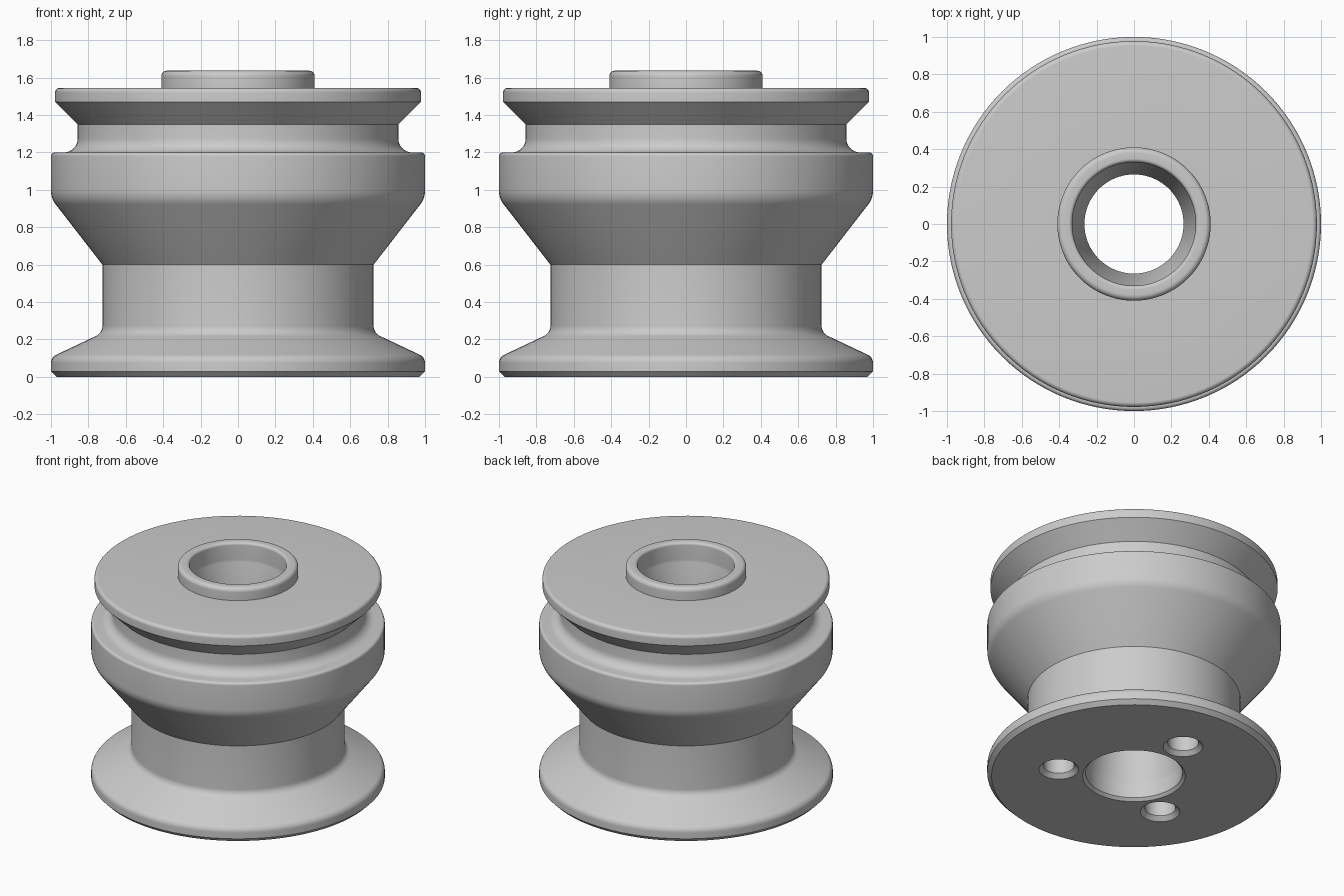
import bpy
import bmesh
from math import pi, cos, sin, radians, tan
from mathutils import Vector

if "Cube" in bpy.data.objects:
    bpy.data.objects.remove(bpy.data.objects["Cube"])

SEGMENTS = 128

# Single plain metal colour
grey = bpy.data.materials.new("metal_grey")
grey.use_nodes = True
colour = (0.6, 0.6, 0.6, 1)
grey.diffuse_color = colour
grey.node_tree.nodes["Principled BSDF"].inputs["Base Color"].default_value = colour


def fillet(profile, steps=8):
    """Round every (radius, height, fillet) corner of a closed profile."""
    points = []
    for i, (r, z, size) in enumerate(profile):
        p = Vector((r, z))
        if not size:
            points.append(p)
            continue
        before = (Vector(profile[i - 1][:2]) - p).normalized()
        after = (Vector(profile[(i + 1) % len(profile)][:2]) - p).normalized()
        half = before.angle(after) / 2
        start = p + before * size / tan(half)
        end = p + after * size / tan(half)
        centre = p + (before + after).normalized() * size / sin(half)
        first, last = (start - centre).normalized(), (end - centre).normalized()
        for k in range(steps + 1):
            points.append(centre + first.slerp(last, k / steps).normalized() * size)
    return points


def lathe(name, profile, segments, location=(0, 0, 0)):
    """Spin a closed profile around z; points on the axis are merged."""
    bm = bmesh.new()
    rings = []
    for k in range(segments):
        a = 2 * pi * k / segments
        rings.append([bm.verts.new((p.x * cos(a), p.x * sin(a), p.y)) for p in profile])
    n = len(profile)
    for k in range(segments):
        a, b = rings[k], rings[(k + 1) % segments]
        for i in range(n):
            j = (i + 1) % n
            if profile[i].x + profile[j].x > 0:
                bm.faces.new((a[i], b[i], b[j], a[j]))
    bmesh.ops.remove_doubles(bm, verts=bm.verts, dist=1e-5)
    bmesh.ops.recalc_face_normals(bm, faces=bm.faces)
    mesh = bpy.data.meshes.new(name)
    bm.to_mesh(mesh)
    bm.free()
    mesh.materials.append(grey)
    obj = bpy.data.objects.new(name, mesh)
    obj.location = location
    bpy.context.collection.objects.link(obj)
    return obj


# Turned body: outside from the foot upwards, then down through the bore
body_profile = [
    (0.97, 0, 0), (1, 0.03, 0),                            # foot chamfer
    (1, 0.105, 0.05), (0.725, 0.235, 0.06),                # sloped base flange
    (0.725, 0.6, 0), (1, 0.955, 0.12),                     # waist and cone
    (1, 1.2, 0.02), (0.857, 1.2, 0.075),                   # wide collar and groove
    (0.857, 1.35, 0), (0.978, 1.47, 0),                    # underside of top flange
    (0.978, 1.545, 0.025), (0.41, 1.545, 0),               # top flange
    (0.41, 1.637, 0.03), (0.33, 1.637, 0.02),              # raised lip
    (0.33, 1.5, 0.1), (0.265, 1.2, 0),                     # upper bore
    (0.265, 0.45, 0), (0.33, 0.13, 0.1),                   # lower bore
    (0.33, 0.02, 0), (0.35, 0, 0),
]
body = lathe("spool_body", fillet(body_profile), SEGMENTS)

# Three chamfered bolt holes in the underside
hole_profile = [Vector(p) for p in
                [(0, -0.05), (0.185, -0.05), (0.105, 0.03), (0.105, 0.4), (0, 0.4)]]
bpy.context.view_layer.objects.active = body
for angle in (90, 210, 330):
    a = radians(angle)
    cutter = lathe("bolt_hole_cutter", hole_profile, 48, (0.52 * cos(a), 0.52 * sin(a), 0))
    cutter.hide_render = True
    cut = body.modifiers.new("bolt_hole", "BOOLEAN")
    cut.operation = "DIFFERENCE"
    cut.solver = "EXACT"
    cut.object = cutter
    bpy.ops.object.modifier_apply(modifier=cut.name)
    bpy.data.objects.remove(cutter)

# Smooth curved walls, keep turned edges crisp
bpy.ops.object.select_all(action="DESELECT")
body.select_set(True)
bpy.ops.object.shade_smooth_by_angle(angle=radians(30))
